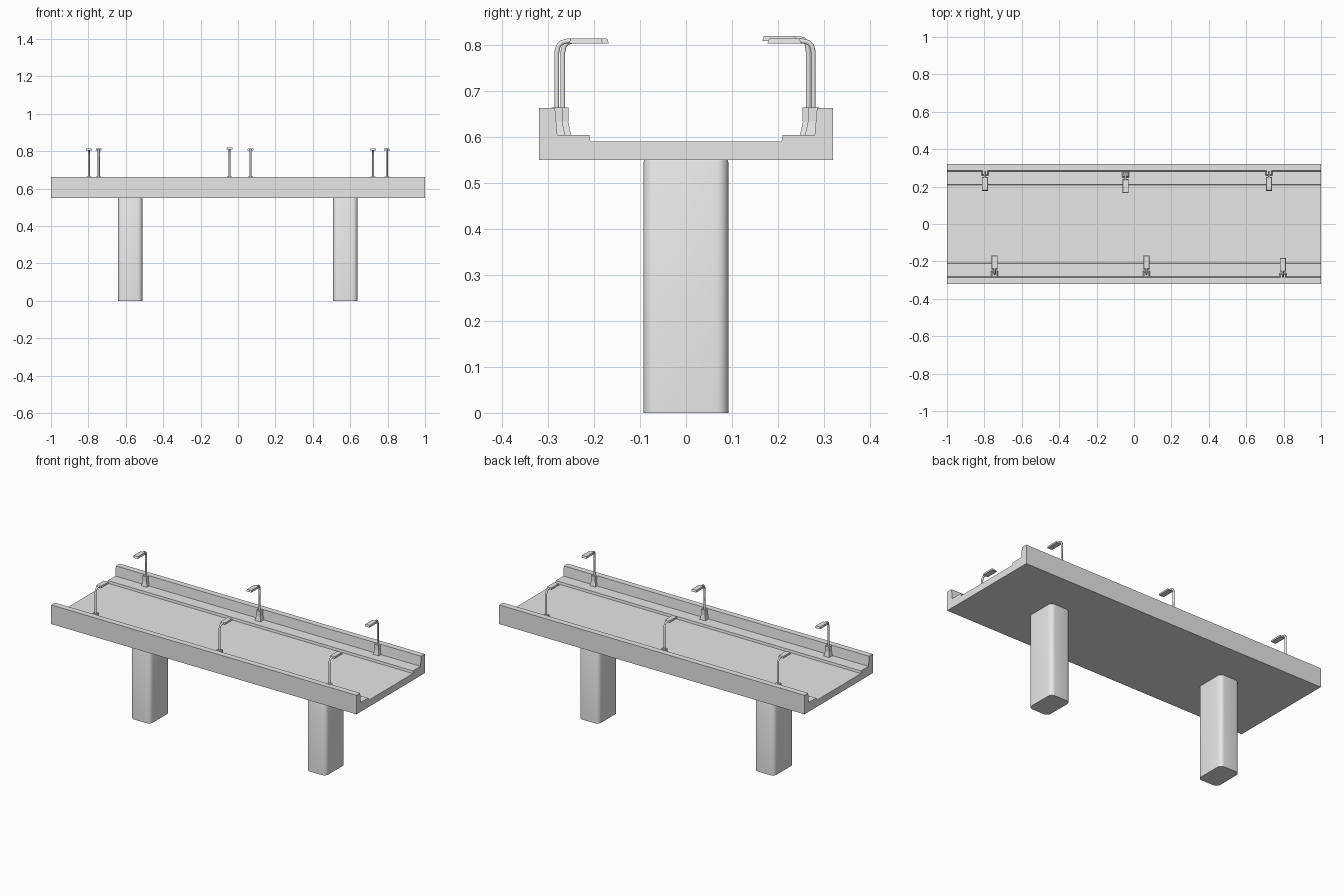
import bpy
import bmesh
from mathutils import Vector

cube = bpy.data.objects.get("Cube")
if cube:
    bpy.data.objects.remove(cube, do_unlink=True)

concrete = bpy.data.materials.new("concrete grey")
concrete.use_nodes = True
GREY = (0.8, 0.8, 0.8, 1)
concrete.diffuse_color = GREY
concrete.node_tree.nodes["Principled BSDF"].inputs["Base Color"].default_value = GREY


def finish(name, bm, smooth=False):
    """Turn a bmesh into a named object."""
    bmesh.ops.recalc_face_normals(bm, faces=bm.faces)
    mesh = bpy.data.meshes.new(name)
    bm.to_mesh(mesh)
    bm.free()
    mesh.materials.append(concrete)
    obj = bpy.data.objects.new(name, mesh)
    bpy.context.collection.objects.link(obj)
    if smooth:
        bpy.ops.object.select_all(action="DESELECT")
        obj.select_set(True)
        bpy.context.view_layer.objects.active = obj
        bpy.ops.object.shade_smooth_by_angle()
    return obj


def add_box(bm, centre, size, top_scale=1.0):
    """Box that can taper towards its top."""
    verts = bmesh.ops.create_cube(bm, size=1)["verts"]
    for v in verts:
        k = top_scale if v.co.z > 0 else 1
        v.co = Vector((v.co.x * size[0] * k, v.co.y * size[1] * k, v.co.z * size[2])) + Vector(centre)
    return verts


# Deck: half cross-section mirrored, then swept along x
half = [(0.32, 0.55), (0.32, 0.663), (0.285, 0.663), (0.28, 0.605), (0.21, 0.605), (0.208, 0.59)]
section = half + [(-y, z) for y, z in reversed(half)]
bm = bmesh.new()
end = bm.faces.new([bm.verts.new((-1, y, z)) for y, z in section])
swept = bmesh.ops.extrude_face_region(bm, geom=[end])["geom"]
bmesh.ops.translate(bm, vec=(2, 0, 0), verts=[g for g in swept if isinstance(g, bmesh.types.BMVert)])
finish("bridge_deck", bm)

# Piers: rounded vertical corners with a softened rim
for name, x in (("right_pier", -0.576), ("left_pier", 0.574)):
    bm = bmesh.new()
    add_box(bm, (x, 0, 0.276), (0.13, 0.184, 0.552))
    upright = [e for e in bm.edges if abs(e.verts[0].co.z - e.verts[1].co.z) > 0.1]
    bmesh.ops.bevel(bm, geom=upright, offset=0.026, segments=5, profile=0.5, affect="EDGES")
    rim = [e for e in bm.edges if min(v.co.z for v in e.verts) > 0.5]
    bmesh.ops.bevel(bm, geom=rim, offset=0.006, segments=2, profile=0.5, affect="EDGES")
    finish(name, bm, smooth=True)


def street_lamp(name, x, y, side, lift):
    """Lamp whose arm reaches from the parapet over the road."""
    bm = bmesh.new()
    add_box(bm, (x, y, 0.62), (0.038, 0.036, 0.032), 0.62)
    add_box(bm, (x, y, 0.649), (0.026, 0.024, 0.03))
    add_box(bm, (x, y - side * 0.063, 0.809 + lift), (0.032, 0.074, 0.011), 0.9)
    finish(name + "_base_and_head", bm)

    curve = bpy.data.curves.new(name + "_pole", "CURVE")
    curve.dimensions = "3D"
    curve.bevel_depth = 0.006
    curve.bevel_resolution = 1
    curve.use_fill_caps = True
    spline = curve.splines.new("POLY")
    path = [(0, 0.655), (0, 0.785), (0.003, 0.798), (0.01, 0.806), (0.022, 0.809), (0.05, 0.809)]
    spline.points.add(len(path) - 1)
    for p, (reach, z) in zip(spline.points, path):
        p.co = (x, y - side * reach, z + (lift if reach else 0), 1)
    curve.materials.append(concrete)
    pole = bpy.data.objects.new(name + "_pole", curve)
    bpy.context.collection.objects.link(pole)


# Lamps staggered along the two walkways
for label, side, spots in (
    ("front", -1, [(-0.745, 0.268), (0.067, 0.268), (0.796, 0.281)]),
    ("back", 1, [(-0.797, 0.277), (-0.045, 0.266), (0.722, 0.277)]),
):
    for i, (x, y) in enumerate(spots):
        lift = 0.006 if (label == "back" and i == 1) else 0
        street_lamp(f"{label}_lamp_{i + 1}", x, side * y, side, lift)
